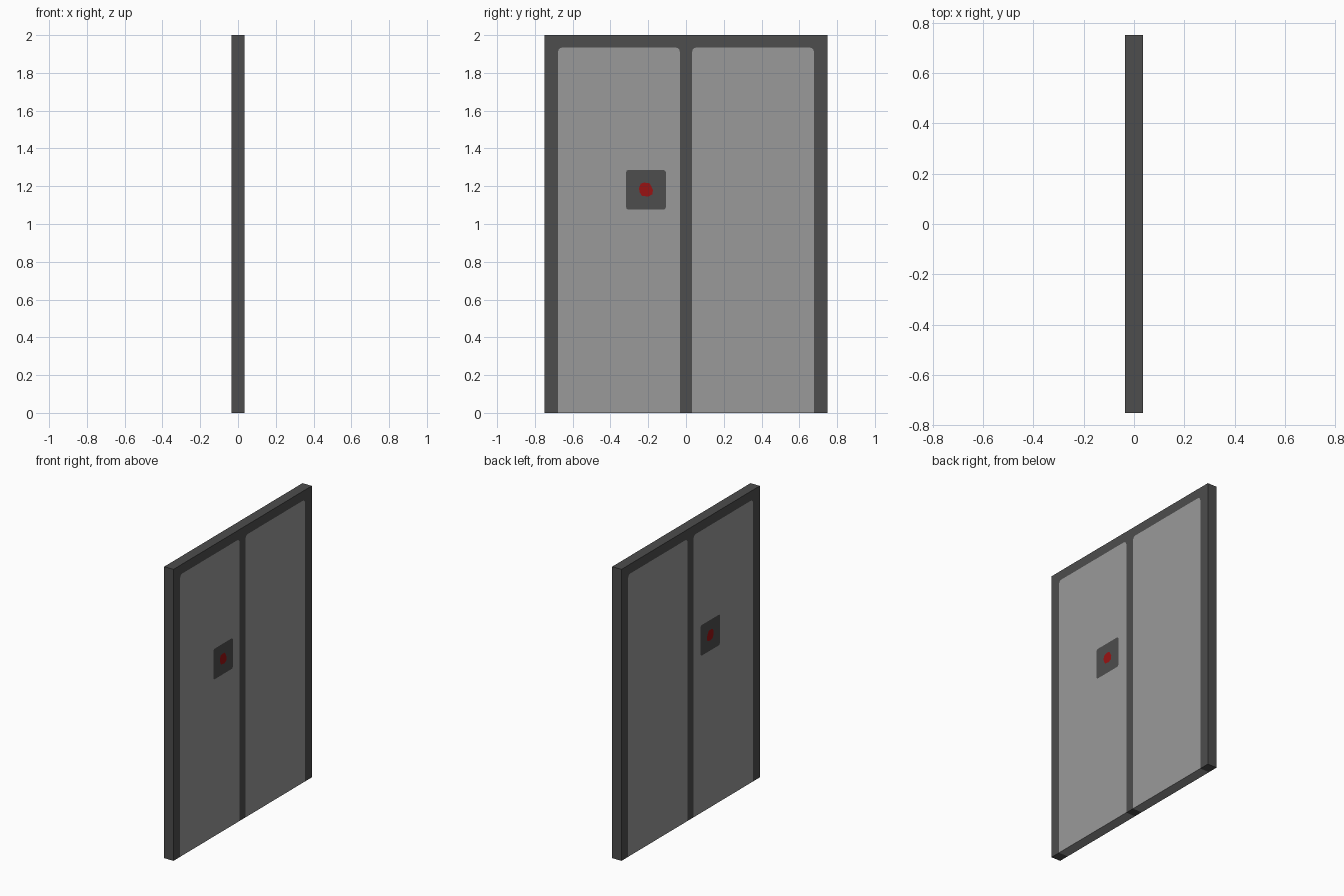
import bpy, bmesh, math

if "Cube" in bpy.data.objects:
    bpy.data.objects.remove(bpy.data.objects["Cube"])

T = 0.035            # half thickness of the door
W, H = 0.75, 2.0     # half width, height
IN, OUT, TOP = 0.032, 0.678, 1.935   # panel edges
EPS = 1e-4


def mat(name, col):
    m = bpy.data.materials.new(name)
    m.diffuse_color = (*col, 1)
    m.use_nodes = True
    m.node_tree.nodes["Principled BSDF"].inputs["Base Color"].default_value = m.diffuse_color
    return m


DARK = mat("dark_grey_frame", (0.075, 0.075, 0.075))
GREY = mat("mid_grey_panel", (0.32, 0.32, 0.32))
RED = mat("red_button", (0.32, 0.006, 0.006))


def prism(name, outline, half, material, keep_wall=lambda c: True):
    """Extrude a (y, z) outline to +-half in x; hidden side walls are dropped."""
    bm = bmesh.new()
    a = [bm.verts.new((-half, y, z)) for y, z in outline]
    b = [bm.verts.new((half, y, z)) for y, z in outline]
    bm.faces.new(a)
    bm.faces.new(b[::-1])
    n = len(outline)
    for i in range(n):
        j = (i + 1) % n
        bm.faces.new((a[i], b[i], b[j], a[j]))
    bmesh.ops.recalc_face_normals(bm, faces=bm.faces)
    drop = [f for f in bm.faces if abs(f.normal.x) < 0.5
            and not keep_wall(f.calc_center_median())]
    bmesh.ops.delete(bm, geom=drop, context='FACES')
    me = bpy.data.meshes.new(name)
    bm.to_mesh(me)
    bm.free()
    me.materials.append(material)
    ob = bpy.data.objects.new(name, me)
    bpy.context.collection.objects.link(ob)
    return ob


def arc(cy, cz, r, start, steps=3):
    """Quarter circle, clockwise from the start angle in degrees."""
    return [(cy + r * math.cos(math.radians(start - 90 * k / steps)),
             cz + r * math.sin(math.radians(start - 90 * k / steps)))
            for k in range(steps + 1)]


def bay(y0, y1, r=0.025):
    """Panel outline, open at the floor, with rounded top corners."""
    return ([(y0, 0)] + arc(y0 + r, TOP - r, r, 180)
            + arc(y1 - r, TOP - r, r, 90) + [(y1, 0)])


def on_outside(c):
    return abs(c.y) > W - EPS or c.z < EPS or c.z > H - EPS


left, right = bay(-OUT, -IN), bay(IN, OUT)

# Frame with centre post
prism("door_frame", [(-W, 0), (-W, H), (W, H), (W, 0)] + right[::-1] + left[::-1],
      T, DARK, on_outside)

# Two flush door panels
prism("left_panel", left, T, GREY, on_outside)
prism("right_panel", right, T, GREY, on_outside)

# Lock plate, visible on both faces
cy, cz, s, r = -0.212, 1.181, 0.105, 0.012
plate = []
for sy, sz, start in ((-1, 1, 180), (1, 1, 90), (1, -1, 0), (-1, -1, -90)):
    plate += arc(cy + sy * (s - r), cz + sz * (s - r), r, start, 2)
prism("lock_plate", plate, T + 0.0006, DARK, lambda c: False)

# Red button, a slightly uneven disc
button = [(-0.249, 1.19), (-0.24, 1.213), (-0.222, 1.219), (-0.195, 1.217),
          (-0.184, 1.2), (-0.175, 1.18), (-0.178, 1.157), (-0.2, 1.145),
          (-0.235, 1.15), (-0.246, 1.17)]
prism("lock_button", button, T + 0.0012, RED, lambda c: False)
